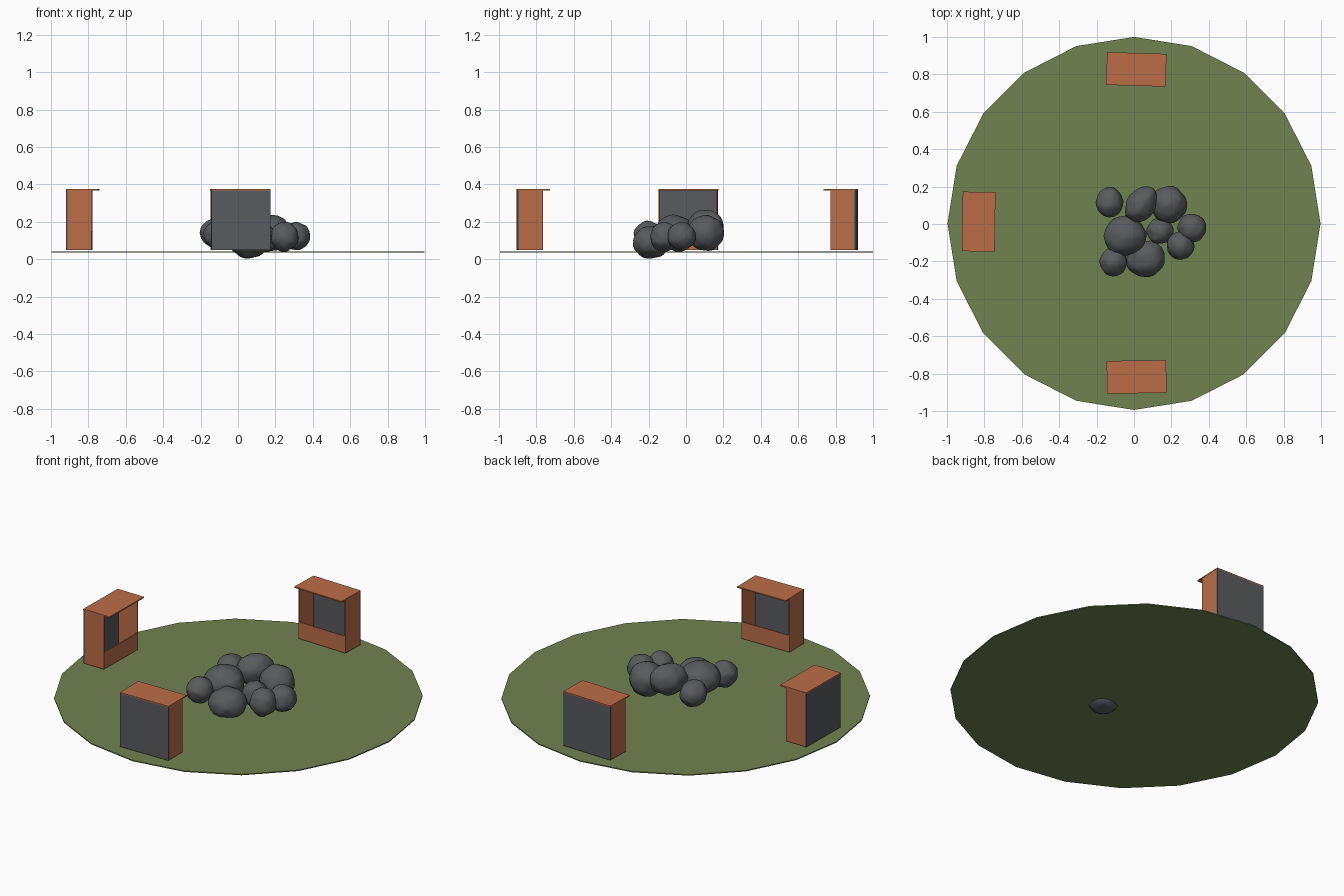
import bpy, bmesh, math
from mathutils import Vector, Matrix, noise

if "Cube" in bpy.data.objects:
    bpy.data.objects.remove(bpy.data.objects["Cube"])


def material(name, rgb):
    m = bpy.data.materials.new(name)
    m.diffuse_color = (*rgb, 1)
    m.use_nodes = True
    m.node_tree.nodes["Principled BSDF"].inputs["Base Color"].default_value = m.diffuse_color
    return m


GREEN = material("grass green", (0.165, 0.225, 0.082))
BRICK = material("terracotta", (0.50, 0.155, 0.065))
GREY = material("stone grey", (0.098, 0.104, 0.108))


def add_object(name, bm, mat):
    mesh = bpy.data.meshes.new(name)
    bm.to_mesh(mesh)
    bm.free()
    mesh.materials.append(mat)
    ob = bpy.data.objects.new(name, mesh)
    bpy.context.collection.objects.link(ob)
    return ob


def boxes(name, spans, mat, matrix):
    """One object from boxes given as (x0, x1, y0, y1, z0, z1)."""
    bm = bmesh.new()
    for x0, x1, y0, y1, z0, z1 in spans:
        m = Matrix.Translation(((x0 + x1) / 2, (y0 + y1) / 2, (z0 + z1) / 2))
        bmesh.ops.create_cube(bm, size=1, matrix=m @ Matrix.Diagonal((x1 - x0, y1 - y0, z1 - z0, 1)))
    bm.transform(matrix)
    return add_object(name, bm, mat)


# ground: thin 20-sided disc
bm = bmesh.new()
bmesh.ops.create_cone(bm, cap_ends=True, segments=20, radius1=0.997, radius2=0.997, depth=0.006,
                      matrix=Matrix.Translation((0, 0.003, 0.038)))
add_object("ground_disc", bm, GREEN)


# booths: back panel outward, open counter side facing the middle (local +y)
def booth(name, x, y, degrees):
    m = Matrix.Translation((x, y, 0)) @ Matrix.Rotation(math.radians(degrees), 4, 'Z')
    w, t = 0.158, 0.006
    boxes(name + "_back_panel", [(-w, w, 0, 0.01, 0.05, 0.368)], GREY, m)
    boxes(name + "_walls_and_counter", [
        (-w, -w + t, 0.01, 0.137, 0.05, 0.368),
        (w - t, w, 0.01, 0.137, 0.05, 0.368),
        (-w + t, w - t, 0.131, 0.137, 0.05, 0.15)], BRICK, m)
    boxes(name + "_roof", [(-w - 0.001, w + 0.001, 0, 0.175, 0.367, 0.374)], BRICK, m)


booth("front_booth", 0.015, -0.905, 0.8)
booth("back_booth", 0.015, 0.914, 178.3)
booth("left_booth", -0.918, 0.014, -91)

# rocks: centre, radii, turn about z
rocks = [
    ((-0.130, 0.115, 0.140), (0.072, 0.080, 0.074), 0),
    ((0.040, 0.105, 0.175), (0.078, 0.104, 0.088), -35),
    ((0.185, 0.105, 0.140), (0.098, 0.098, 0.096), 20),
    ((-0.048, -0.062, 0.145), (0.113, 0.106, 0.090), 10),
    ((0.140, -0.038, 0.110), (0.072, 0.068, 0.072), 0),
    ((0.310, -0.022, 0.122), (0.076, 0.076, 0.074), 0),
    ((0.248, -0.115, 0.120), (0.074, 0.076, 0.078), 30),
    ((-0.110, -0.202, 0.130), (0.072, 0.076, 0.074), 0),
    ((0.062, -0.186, 0.090), (0.104, 0.096, 0.086), 15),
]
for i, (centre, radii, turn) in enumerate(rocks):
    bm = bmesh.new()
    bmesh.ops.create_icosphere(bm, subdivisions=4, radius=1)
    for v in bm.verts:
        n = v.co.normalized()
        v.co = n * (1 + 0.07 * noise.noise(n * 1.8 + Vector((i * 7.3, 1.7, 4.1)))
                    + 0.025 * noise.noise(n * 5 + Vector((i * 3.1, 9.2, 0.4))))
    bm.transform(Matrix.Translation(centre) @ Matrix.Rotation(math.radians(turn), 4, 'Z')
                 @ Matrix.Diagonal((*radii, 1)))
    for f in bm.faces:
        f.smooth = True
    add_object(f"rock_{i + 1}", bm, GREY)
